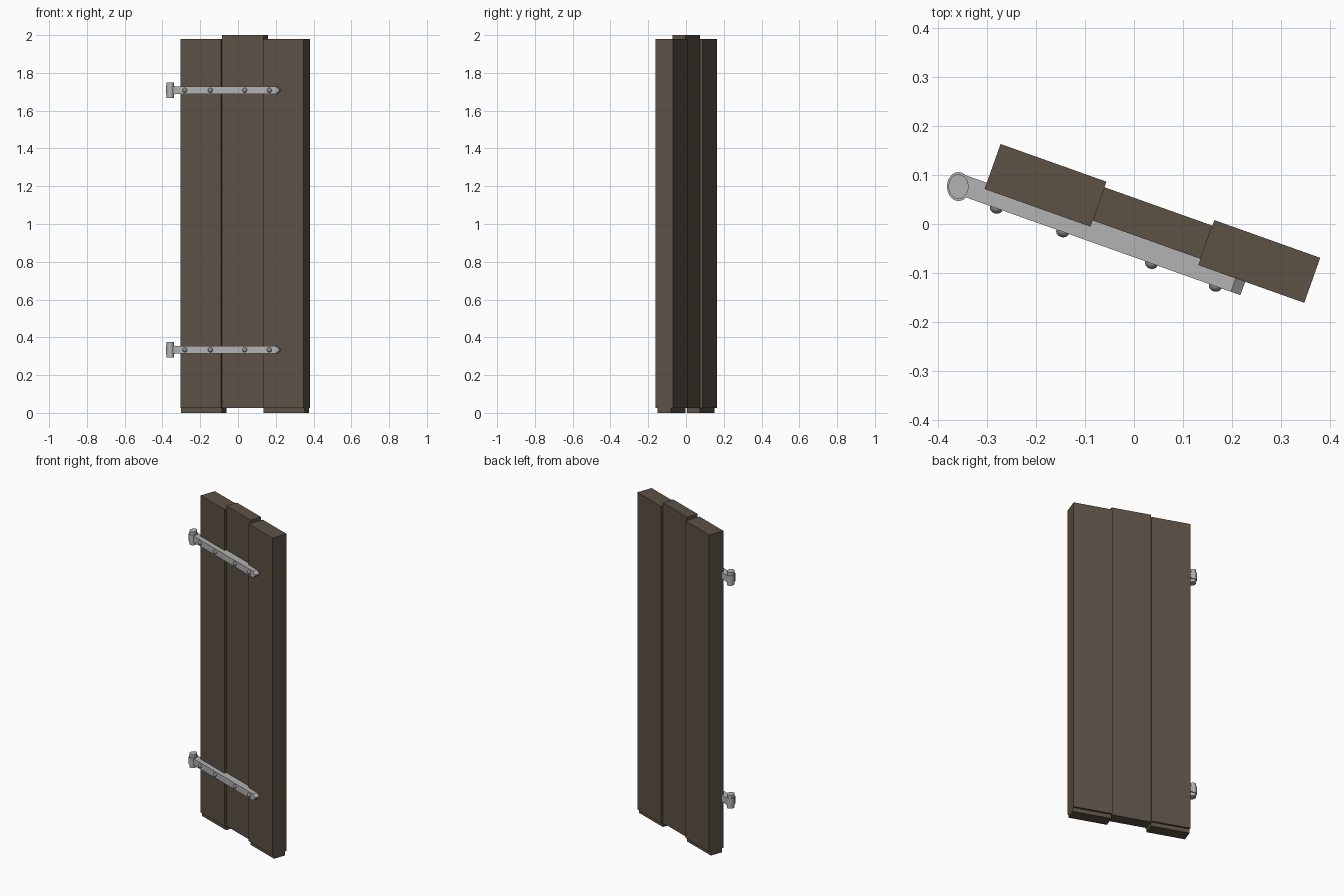
import bpy, bmesh, math
from mathutils import Matrix, Vector

if "Cube" in bpy.data.objects:
    bpy.data.objects.remove(bpy.data.objects["Cube"])

ANGLE = math.radians(-19.6)          # door is swung slightly open
ROT = Matrix.Rotation(ANGLE, 4, 'Z')


def material(name, col):
    m = bpy.data.materials.new(name)
    m.diffuse_color = (*col, 1)
    m.use_nodes = True
    m.node_tree.nodes["Principled BSDF"].inputs["Base Color"].default_value = m.diffuse_color
    return m


WOOD = material("dark_wood", (0.107, 0.083, 0.060))
IRON = material("light_iron", (0.45, 0.45, 0.45))
RIVET = material("rivet_iron", (0.26, 0.26, 0.26))


def finish(name, bm, mat, smooth=False):
    bmesh.ops.recalc_face_normals(bm, faces=bm.faces)
    me = bpy.data.meshes.new(name)
    bm.to_mesh(me)
    bm.free()
    me.materials.append(mat)
    ob = bpy.data.objects.new(name, me)
    bpy.context.collection.objects.link(ob)
    if smooth:
        bpy.ops.object.select_all(action='DESELECT')
        ob.select_set(True)
        bpy.context.view_layer.objects.active = ob
        bpy.ops.object.shade_smooth_by_angle(angle=math.radians(40))
    return ob


def box(name, u, n, z, mat):
    """Box in door space: u along the door, n towards its back."""
    bm = bmesh.new()
    bmesh.ops.create_cube(bm, size=1)
    for v in bm.verts:
        v.co = Vector([r[0] + (c + 0.5) * (r[1] - r[0]) for c, r in zip(v.co, (u, n, z))])
    bm.transform(ROT)
    return finish(name, bm, mat)


# planks, the outer two stepped at the foot, the middle one thinner and higher
for side, u in (("left", (-0.3115, -0.082)), ("right", (0.152, 0.3815))):
    box(side + "_plank", u, (-0.035, 0.0625), (0.025, 1.98), WOOD)
    box(side + "_plank_foot", u, (-0.024, 0.0505), (0.0, 0.025), WOOD)
box("middle_plank", (-0.082, 0.152), (-0.0215, 0.0505), (0.025, 2.0), WOOD)


def strap(name, z):
    # flat bar with a tapered tip
    prof = [(-0.363, -0.02), (0.233, -0.02), (0.2535, -0.004),
            (0.2535, 0.004), (0.233, 0.02), (-0.363, 0.02)]
    bm = bmesh.new()
    f = bm.faces.new([bm.verts.new((u, -0.064, z + h)) for u, h in prof])
    r = bmesh.ops.extrude_face_region(bm, geom=[f])
    for v in r["geom"]:
        if isinstance(v, bmesh.types.BMVert):
            v.co.y = -0.0215
    bm.transform(ROT)
    finish(name, bm, IRON)


def knuckle(name, z, rx, ry, h):
    bm = bmesh.new()
    bmesh.ops.create_cone(bm, cap_ends=True, segments=24, radius1=1, radius2=1, depth=1)
    bm.transform(Matrix.Translation((-0.3585, 0.0765, z)) @ Matrix.Diagonal((rx, ry, h, 1)))
    finish(name, bm, IRON, True)


def rivet(name, u, z):
    # shallow dome facing the front
    bm = bmesh.new()
    bmesh.ops.create_uvsphere(bm, u_segments=12, v_segments=8, radius=1)
    bm.transform(ROT @ Matrix.Translation((u, -0.064, z)) @
                 Matrix.Diagonal((0.0135, 0.011, 0.0135, 1)) @ Matrix.Rotation(math.pi / 2, 4, 'X'))
    finish(name, bm, RIVET, True)


# two strap hinges
for pos, z in (("lower", 0.334), ("upper", 1.708)):
    strap(pos + "_hinge_strap", z)
    knuckle(pos + "_hinge_pin", z, 0.0205, 0.025, 0.082)
    knuckle(pos + "_hinge_collar", z, 0.0235, 0.0295, 0.046)
    for i, u in enumerate((-0.276, -0.132, 0.0605, 0.199)):
        rivet(f"{pos}_rivet_{i + 1}", u, z)
